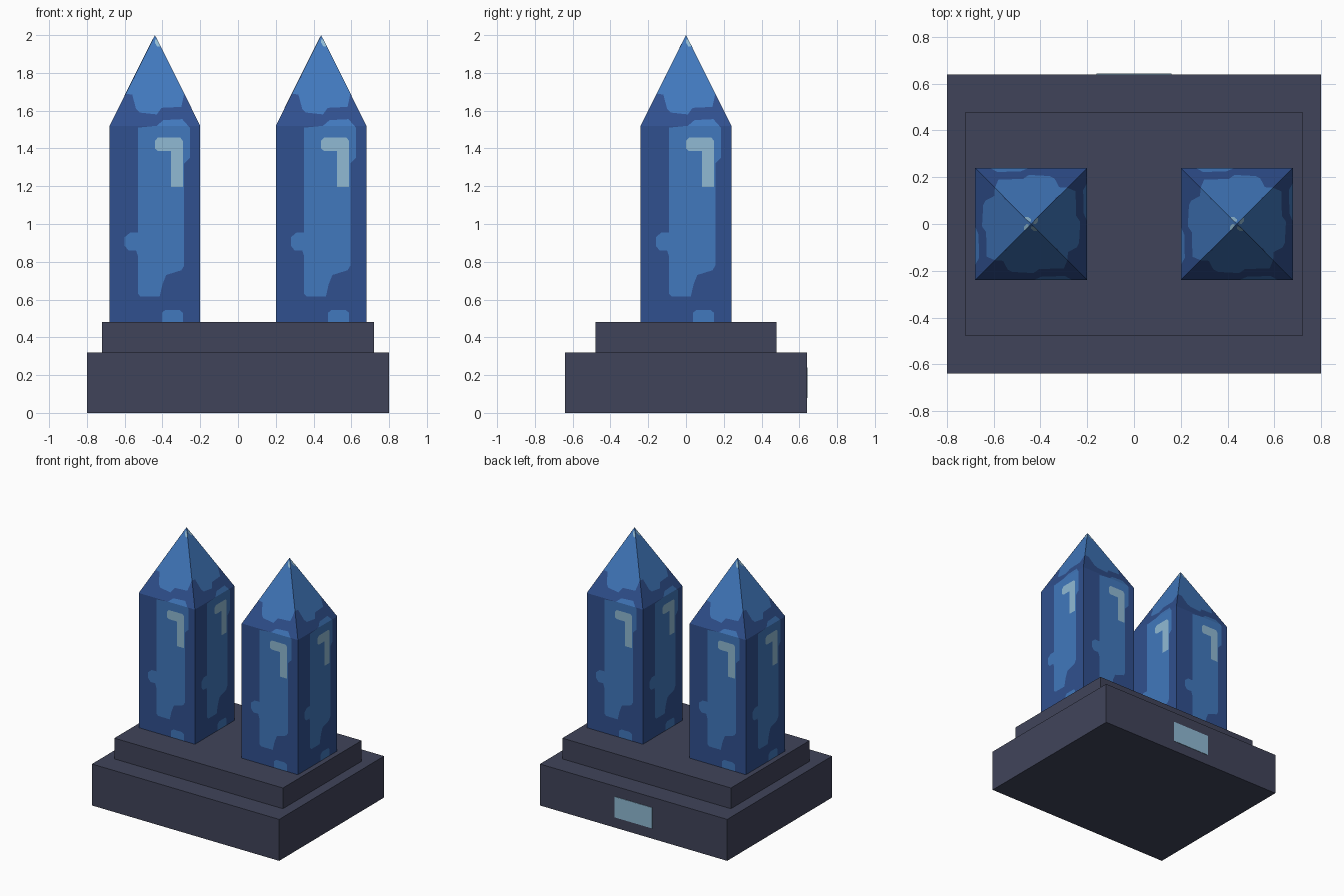
import bpy, bmesh, math
from mathutils import Vector, Matrix
from mathutils.geometry import delaunay_2d_cdt

if "Cube" in bpy.data.objects:
    bpy.data.objects.remove(bpy.data.objects["Cube"])


def material(name, hex_code):
    mat = bpy.data.materials.new(name)
    lin = []
    for i in (0, 2, 4):
        c = int(hex_code[i:i + 2], 16) / 255
        lin.append(c / 12.92 if c <= 0.04045 else ((c + 0.055) / 1.055) ** 2.4)
    mat.diffuse_color = (*lin, 1)
    mat.use_nodes = True
    mat.node_tree.nodes["Principled BSDF"].inputs["Base Color"].default_value = mat.diffuse_color
    return mat


STONE = material("slate stone", "40445a")
DEEP = material("deep blue", "30508f")
MID = material("mid blue", "4178bd")
PALE = material("pale blue", "90bad4")


def add_object(name, bm, mats):
    mesh = bpy.data.meshes.new(name)
    bm.to_mesh(mesh)
    bm.free()
    for m in mats:
        mesh.materials.append(m)
    ob = bpy.data.objects.new(name, mesh)
    bpy.context.collection.objects.link(ob)
    return ob


def box(name, lo, hi, mat):
    bm = bmesh.new()
    bmesh.ops.create_cube(bm, size=1)
    for v in bm.verts:
        v.co = [(a + b) / 2 + c * (b - a) for a, b, c in zip(lo, hi, v.co)]
    return add_object(name, bm, [mat])


# Stepped base and the plaque on its back
box("base", (-0.8, -0.64, 0), (0.8, 0.64, 0.32), STONE)
box("base_step", (-0.72, -0.48, 0.32), (0.72, 0.48, 0.48), STONE)
box("back_plaque", (-0.16, 0.635, 0.08), (0.16, 0.643, 0.24), PALE)

# One crystal side seen flat (u, z): silhouette and the painted patches cut into it
HALF, FOOT, SHOULDER, TIP = 0.24, 0.48, 1.52, 2.0
SIDE = [(-HALF, FOOT), (HALF, FOOT), (HALF, SHOULDER), (0, TIP), (-HALF, SHOULDER)]
MID_PATCHES = [
    # point of the crystal
    [(0, 2), (-.105, 1.79), (-.105, 1.775), (-.1175, 1.765), (-.155, 1.69), (-.12, 1.685),
     (-.1, 1.61), (-.08, 1.59), (.01, 1.58), (.035, 1.615), (.14, 1.62), (.155, 1.69)],
    # long body patch
    [(-.09, 1.51), (-.09, .955), (-.13, .955), (-.16, .93), (-.16, .885), (-.14, .86),
     (-.1, .86), (-.09, .83), (-.09, .63), (-.075, .615), (.025, .615), (.04, .68),
     (.06, .73), (.14, .755), (.155, .78), (.155, 1.32), (.185, 1.35), (.185, 1.51),
     (.145, 1.555), (.045, 1.55), (.01, 1.52)],
    # foot patch
    [(.037, FOOT), (.148, FOOT), (.148, .53), (.13, .545), (.055, .545), (.037, .53)],
]
PALE_PATCHES = [
    [(0, 1.4), (.015, 1.387), (.085, 1.387), (.085, 1.197), (.148, 1.197),
     (.148, 1.44), (.135, 1.457), (.015, 1.457), (0, 1.44)],
    [(0, 1.978), (0, 1.96), (.012, 1.94), (.026, 1.94), (.026, 1.95), (.011, 1.978)],
]


def inside(p, poly):
    hit = False
    for a, b in zip(poly, poly[1:] + poly[:1]):
        if (a[1] > p[1]) != (b[1] > p[1]):
            if p[0] < a[0] + (p[1] - a[1]) * (b[0] - a[0]) / (b[1] - a[1]):
                hit = not hit
    return hit


pts, edges = [], []
for poly in [SIDE] + MID_PATCHES + PALE_PATCHES:
    n = len(pts)
    pts += [Vector(p) for p in poly]
    edges += [(n + i, n + (i + 1) % len(poly)) for i in range(len(poly))]
edges.append((2, 4))  # shoulder crease
flat, _, tris, *_ = delaunay_2d_cdt(pts, edges, [], 0, 1e-5)

# Wrap the side four times around the crystal
bm = bmesh.new()
for k in range(4):
    turn = Matrix.Rotation(k * math.pi / 2, 3, 'Z')
    verts = []
    for u, z in flat:
        depth = HALF * min(1, (TIP - z) / (TIP - SHOULDER))
        verts.append(bm.verts.new(turn @ Vector((u, -depth, z))))
    for tri in tris:
        face = bm.faces.new([verts[i] for i in tri])
        mid = sum((flat[i] for i in tri), Vector((0, 0))) / len(tri)
        if any(inside(mid, p) for p in PALE_PATCHES):
            face.material_index = 2
        elif any(inside(mid, p) for p in MID_PATCHES):
            face.material_index = 1
bmesh.ops.remove_doubles(bm, verts=bm.verts, dist=1e-4)

left = add_object("crystal_left", bm, [DEEP, MID, PALE])
left.location.x = -0.44
right = bpy.data.objects.new("crystal_right", left.data)
right.location.x = 0.44
bpy.context.collection.objects.link(right)
